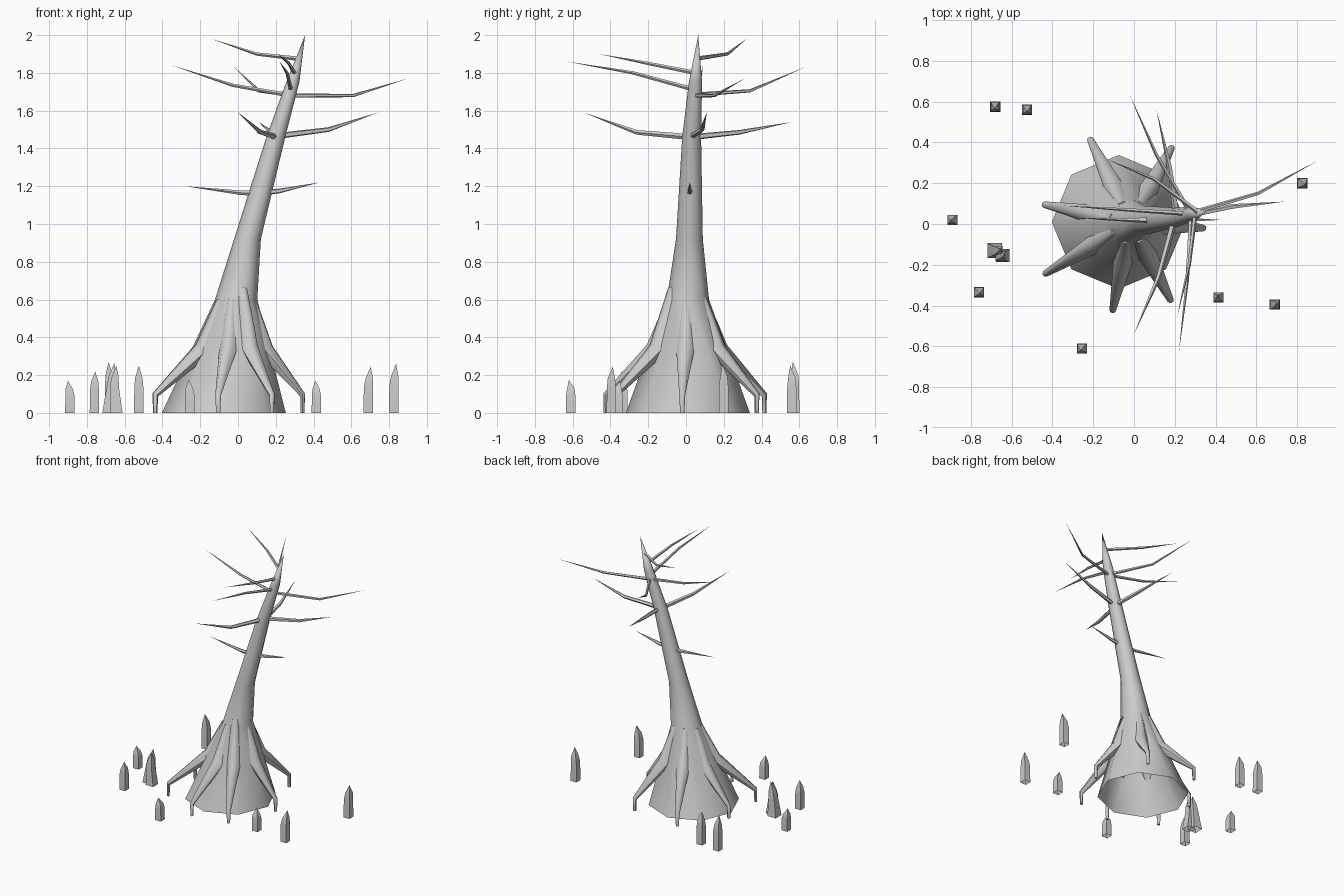
import bpy, bmesh, random
from math import cos, sin, pi, radians
from mathutils import Vector

random.seed(4)


def tube(name, path, radii, sides, side=None, caps=(False, False), flat_rings=False, angle=60, turn=0.0):
    """Sweep a polygon along a path; a zero radius closes to a point."""
    pts = [Vector(p) for p in path]
    if side is None:
        d = pts[-1] - pts[0]
        side = Vector((-d.y, d.x, 0)).normalized()
    bm = bmesh.new()
    rings = []
    for i, (p, r) in enumerate(zip(pts, radii)):
        if r == 0:
            rings.append([bm.verts.new(p)])
            continue
        t = (pts[min(i + 1, len(pts) - 1)] - pts[max(i - 1, 0)]).normalized()
        if flat_rings:
            t = Vector((0, 0, 1))
        up = side.cross(t).normalized()
        ring = []
        for k in range(sides):
            a = 2 * pi * k / sides + turn
            ring.append(bm.verts.new(p + side * cos(a) * r + up * sin(a) * r))
        rings.append(ring)
    for a, b in zip(rings, rings[1:]):
        for k in range(sides):
            n = (k + 1) % sides
            if len(b) == 1:
                bm.faces.new((a[k], a[n], b[0]))
            else:
                bm.faces.new((a[k], a[n], b[n], b[k]))
    if caps[0]:
        bm.faces.new(rings[0])
    if caps[1]:
        bm.faces.new(rings[-1])
    bmesh.ops.recalc_face_normals(bm, faces=bm.faces)
    me = bpy.data.meshes.new(name)
    bm.to_mesh(me)
    bm.free()
    ob = bpy.data.objects.new(name, me)
    bpy.context.collection.objects.link(ob)
    bpy.ops.object.select_all(action='DESELECT')
    ob.select_set(True)
    bpy.context.view_layer.objects.active = ob
    bpy.ops.object.shade_smooth_by_angle(angle=radians(angle))
    return ob


# Leaning hollow trunk, open at the bottom
tube("trunk",
     [(-0.075, 0.01, 0), (-0.01, 0.01, 0.6), (0.05, 0.018, 0.92),
      (0.2, 0.03, 1.46), (0.29, 0.05, 1.75), (0.355, 0.065, 2.0)],
     [0.328, 0.112, 0.071, 0.05, 0.035, 0], 8, side=Vector((1, 0, 0)), flat_rings=True)

# Stilt roots: foot x, foot y, top height
roots = [(0.342, -0.02, 0.6), (0.185, 0.375, 0.6), (-0.215, 0.415, 0.6), (-0.44, 0.095, 0.59),
         (-0.437, -0.245, 0.59), (-0.105, -0.425, 0.6), (0.18, -0.375, 0.66)]
for x, y, top in roots:
    c = Vector((-0.015, 0.01, 0))
    foot = Vector((x, y, 0))
    d = (foot - c).normalized()
    reach = (foot - c).length
    mid = c + d * (0.06 + reach * 0.28)
    tube("root",
         [c + d * 0.085 + Vector((0, 0, top)), mid + Vector((0, 0, 0.335)),
          foot + Vector((0, 0, 0.095)), foot],
         [0.028, 0.048, 0.016, 0.011], 6, side=Vector((-d.y, d.x, 0)), caps=(True, True))

# Bare branches: base, bend, tip
branches = [
    [(0.12, 0.02, 1.165), (0.02, 0.02, 1.165), (-0.28, 0.03, 1.2)],
    [(0.12, 0.02, 1.165), (0.22, 0.02, 1.175), (0.43, 0.02, 1.22)],
    [(0.2, 0.03, 1.465), (0.48, 0.085, 1.5), (0.74, 0.11, 1.59)],
    [(0.2, 0.03, 1.46), (0.12, -0.26, 1.485), (0.0, -0.54, 1.59)],
    [(0.21, 0.03, 1.46), (0.175, 0.28, 1.485), (0.11, 0.56, 1.54)],
    [(0.27, 0.05, 1.68), (0.61, 0.15, 1.68), (0.9, 0.31, 1.77)],
    [(0.28, 0.05, 1.68), (-0.03, 0.07, 1.735), (-0.35, 0.09, 1.84)],
    [(0.28, 0.05, 1.685), (0.11, 0.34, 1.705), (-0.02, 0.63, 1.83)],
    [(0.28, 0.05, 1.71), (0.26, -0.28, 1.8), (0.22, -0.63, 1.86)],
    [(0.3, 0.05, 1.8), (0.27, -0.2, 1.85), (0.21, -0.46, 1.9)],
    [(0.32, 0.055, 1.875), (0.1, 0.22, 1.9), (-0.14, 0.32, 1.98)],
]
for p in branches:
    k = 0.017 if p[0][2] < 1.6 else 0.012
    tube("branch", p, [k, k * 0.75, 0], 5)

# Pointed breathing roots around the tree: x, y, height, base half width, lean
spikes = [(-0.68, 0.575, 0.27, 0.025, 0), (-0.525, 0.56, 0.25, 0.025, 0),
          (-0.89, 0.02, 0.17, 0.025, 0), (-0.682, -0.13, 0.265, 0.036, 0.012),
          (-0.643, -0.155, 0.25, 0.032, -0.012), (-0.76, -0.335, 0.22, 0.025, 0),
          (-0.255, -0.61, 0.175, 0.025, 0), (0.415, -0.36, 0.17, 0.025, 0),
          (0.69, -0.395, 0.245, 0.025, 0), (0.825, 0.2, 0.26, 0.025, 0)]
for x, y, h, w, lean in spikes:
    ox, oy = random.uniform(-0.012, 0.018), random.uniform(-0.012, 0.012)
    s = 2 ** 0.5
    tube("breathing_root",
         [(x, y, 0), (x + lean, y, h * 0.55), (x + lean + ox * 0.4, y, h * 0.75), (x + lean + ox, y + oy, h)],
         [w * s, 0.024 * s, 0.019 * s, 0], 4, side=Vector((1, 0, 0)), flat_rings=True, turn=pi / 4, angle=40)
